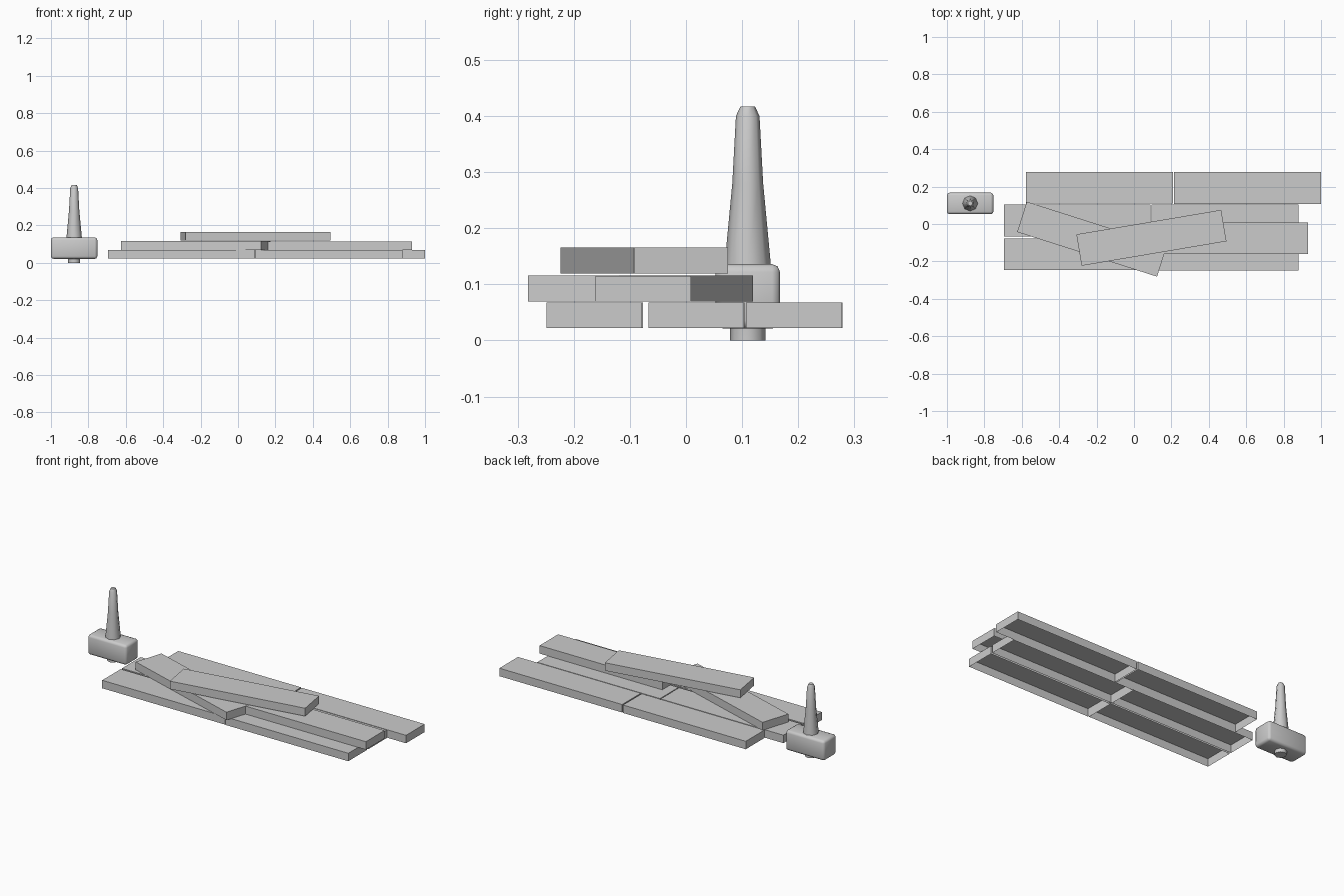
import bpy, bmesh, math
from mathutils import Matrix, Vector

if "Cube" in bpy.data.objects:
    bpy.data.objects.remove(bpy.data.objects["Cube"])


def make_object(name, bm):
    mesh = bpy.data.meshes.new(name)
    bm.to_mesh(mesh)
    bm.free()
    obj = bpy.data.objects.new(name, mesh)
    bpy.context.collection.objects.link(obj)
    return obj


# Plank: a box with an open underside
def plank(name, x, y, z, angle=0, length=0.785, width=0.17, height=0.046):
    bm = bmesh.new()
    bmesh.ops.create_cube(bm, size=1)
    bmesh.ops.delete(bm, geom=[f for f in bm.faces if f.normal.z < -0.5], context='FACES_ONLY')
    bmesh.ops.scale(bm, vec=(length, width, height), verts=bm.verts)
    obj = make_object(name, bm)
    obj.location = (x, y, z + height / 2)
    obj.rotation_euler.z = math.radians(angle)


# Bottom layer: three rows of two planks
for row, xl, xr, yl, yr in (("front", -0.303, 0.487, -0.162, -0.164),
                            ("middle", -0.303, 0.487, 0.019, 0.018),
                            ("back", -0.185, 0.607, 0.194, 0.192)):
    plank(row + "_plank_left", xl, yl, 0.022)
    plank(row + "_plank_right", xr, yr, 0.022)

# Loose planks on top
plank("second_layer_plank_right", 0.538, -0.076, 0.069)
plank("second_layer_plank_angled", -0.225, -0.081, 0.0695, -17.7)
plank("top_plank_angled", 0.093, -0.074, 0.1195, 9.6)

CX, CY = -0.876, 0.11

# Hammer head: bevelled block
bm = bmesh.new()
bmesh.ops.create_cube(bm, size=1)
bmesh.ops.scale(bm, vec=(0.248, 0.115, 0.115), verts=bm.verts)
bmesh.ops.bevel(bm, geom=bm.edges[:], offset=0.014, segments=2, profile=0.5, affect='EDGES')
for f in bm.faces:
    f.smooth = True
head = make_object("hammer_head", bm)
head.location = (CX, CY, 0.0785)

# Hammer handle: eight-sided tapering shaft through the head
bm = bmesh.new()
rings = []
for z, r in ((0, 0.032), (0.03, 0.032), (0.125, 0.0415), (0.137, 0.041),
             (0.28, 0.0275), (0.4, 0.021), (0.417, 0.013)):
    rings.append([bm.verts.new((r * math.cos(i * math.tau / 8), r * math.sin(i * math.tau / 8), z))
                  for i in range(8)])
for a, b in zip(rings, rings[1:]):
    for i in range(8):
        j = (i + 1) % 8
        bm.faces.new((a[i], a[j], b[j], b[i])).smooth = True
bm.faces.new(rings[0][::-1])
bm.faces.new(rings[-1])
handle = make_object("hammer_handle", bm)
handle.location = (CX, CY, 0)
